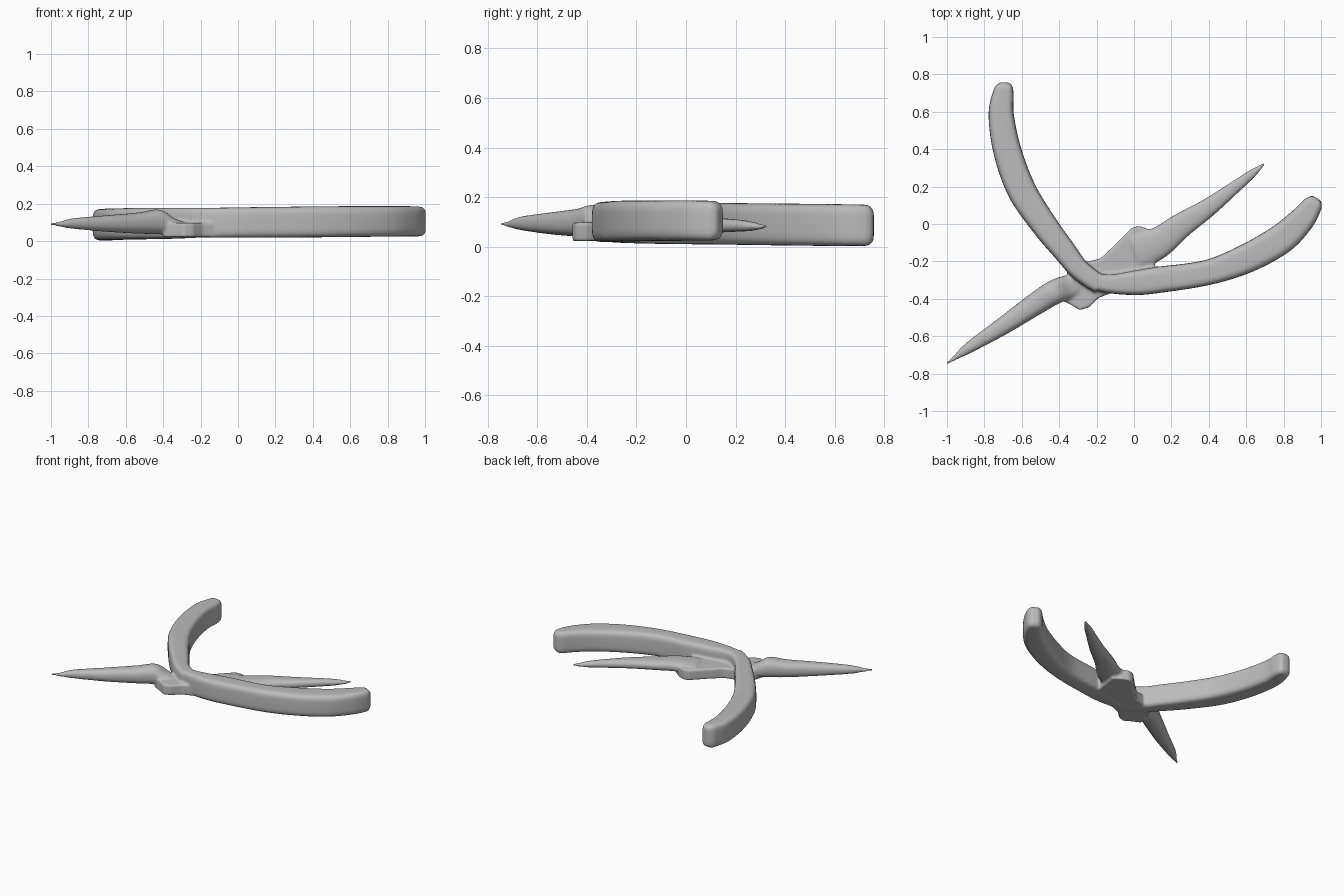
import bpy, bmesh, math
from mathutils import Vector

grey = bpy.data.materials.new("plain grey")
grey.diffuse_color = (0.5, 0.5, 0.5, 1)
bm = bmesh.new()


def spline(rows, t):
    """Catmull-Rom value through rows of numbers, t in row units."""
    i = min(int(t), len(rows) - 2)
    f = t - i
    n = len(rows) - 1
    p = [rows[max(0, min(n, i + k))] for k in (-1, 0, 1, 2)]
    return [0.5 * (2 * b + (c - a) * f + (2 * a - 5 * b + 4 * c - d) * f * f
                   + (3 * b - a - 3 * c + d) * f ** 3) for a, b, c, d in zip(*p)]


def sweep(rows, power, sides=32, steps=8):
    """Rows are x, y, width, bottom z, top z; sections are rounded boxes."""
    rings = []
    total = (len(rows) - 1) * steps
    for s in range(total + 1):
        t = s / steps
        x, y, w, z0, z1 = spline(rows, t)
        a = spline(rows, max(0, t - 0.1))
        b = spline(rows, min(len(rows) - 1, t + 0.1))
        side = Vector((a[1] - b[1], b[0] - a[0], 0)).normalized()
        ring = []
        for k in range(sides):
            ang = math.tau * k / sides
            c, q = math.cos(ang), math.sin(ang)
            u = math.copysign(abs(c) ** (2 / power), c) * w / 2
            v = math.copysign(abs(q) ** (2 / power), q) * (z1 - z0) / 2
            ring.append(bm.verts.new(Vector((x, y, (z0 + z1) / 2 + v)) + side * u))
        rings.append(ring)
    for r0, r1 in zip(rings, rings[1:]):
        for k in range(sides):
            j = (k + 1) % sides
            bm.faces.new((r0[k], r0[j], r1[j], r1[k]))
    bm.faces.new(rings[0][::-1])
    bm.faces.new(rings[-1])


def plate(outline, z0, z1):
    """Flat slab with a given outline."""
    low = [bm.verts.new((x, y, z0)) for x, y in outline]
    high = [bm.verts.new((x, y, z1)) for x, y in outline]
    bm.faces.new(low[::-1])
    bm.faces.new(high)
    n = len(low)
    for k in range(n):
        j = (k + 1) % n
        bm.faces.new((low[k], low[j], high[j], high[k]))


# back curved handle
sweep([(-0.69, 0.757, 0.05, 0.025, 0.145), (-0.692, 0.735, 0.09, 0.005, 0.167),
       (-0.70, 0.69, 0.115, 0.003, 0.170), (-0.71, 0.58, 0.135, 0.003, 0.172),
       (-0.677, 0.39, 0.15, 0.005, 0.174), (-0.60, 0.18, 0.155, 0.008, 0.176),
       (-0.48, -0.005, 0.14, 0.01, 0.178), (-0.375, -0.14, 0.125, 0.012, 0.178),
       (-0.29, -0.245, 0.11, 0.015, 0.178), (-0.18, -0.325, 0.10, 0.02, 0.178)], 4.5)
# right curved handle
sweep([(-0.24, -0.30, 0.09, 0.02, 0.175), (-0.13, -0.32, 0.10, 0.018, 0.178),
       (0.0, -0.315, 0.13, 0.018, 0.18), (0.12, -0.30, 0.14, 0.018, 0.182),
       (0.39, -0.26, 0.135, 0.02, 0.185), (0.60, -0.185, 0.155, 0.022, 0.187),
       (0.78, -0.085, 0.16, 0.024, 0.187), (0.89, 0.015, 0.14, 0.025, 0.187),
       (0.95, 0.095, 0.11, 0.025, 0.185), (0.968, 0.122, 0.085, 0.03, 0.18),
       (0.978, 0.138, 0.05, 0.05, 0.16)], 4.5)
# left pointed jaw
sweep([(-1.005, -0.748, 0.012, 0.085, 0.097), (-0.95, -0.71, 0.03, 0.077, 0.105),
       (-0.88, -0.66, 0.06, 0.066, 0.122), (-0.70, -0.545, 0.095, 0.05, 0.138),
       (-0.53, -0.43, 0.12, 0.04, 0.153), (-0.42, -0.362, 0.13, 0.037, 0.168),
       (-0.34, -0.335, 0.13, 0.03, 0.12), (-0.25, -0.31, 0.13, 0.025, 0.09)], 2.5)
# right pointed jaw
sweep([(0.0, -0.15, 0.22, 0.03, 0.11), (0.13, -0.10, 0.17, 0.04, 0.12),
       (0.25, -0.01, 0.135, 0.05, 0.122), (0.40, 0.09, 0.10, 0.055, 0.118),
       (0.55, 0.205, 0.065, 0.06, 0.11), (0.62, 0.26, 0.05, 0.063, 0.102),
       (0.67, 0.30, 0.028, 0.07, 0.092), (0.70, 0.325, 0.012, 0.075, 0.087)], 2.5)
# pivot plate
plate([(-0.40, -0.40), (-0.34, -0.43), (-0.29, -0.46), (-0.24, -0.445), (-0.19, -0.395),
       (-0.10, -0.36), (0.08, -0.30), (0.11, -0.21), (0.13, -0.07), (0.08, -0.03),
       (0.03, -0.01), (-0.01, -0.02), (-0.10, -0.11), (-0.18, -0.185),
       (-0.28, -0.21), (-0.37, -0.28)], 0.022, 0.098)

mesh = bpy.data.meshes.new("pliers")
bmesh.ops.recalc_face_normals(bm, faces=bm.faces)
bm.to_mesh(mesh)
bm.free()
mesh.materials.append(grey)
tool = bpy.data.objects.new("pliers", mesh)
bpy.context.collection.objects.link(tool)

# fuse the handles, jaws and plate into one softly blended body
fuse = tool.modifiers.new("fuse", 'REMESH')
fuse.mode = 'VOXEL'
fuse.voxel_size = 0.008
fuse.use_smooth_shade = True
soft = tool.modifiers.new("soften", 'SMOOTH')
soft.factor = 0.5
soft.iterations = 8
